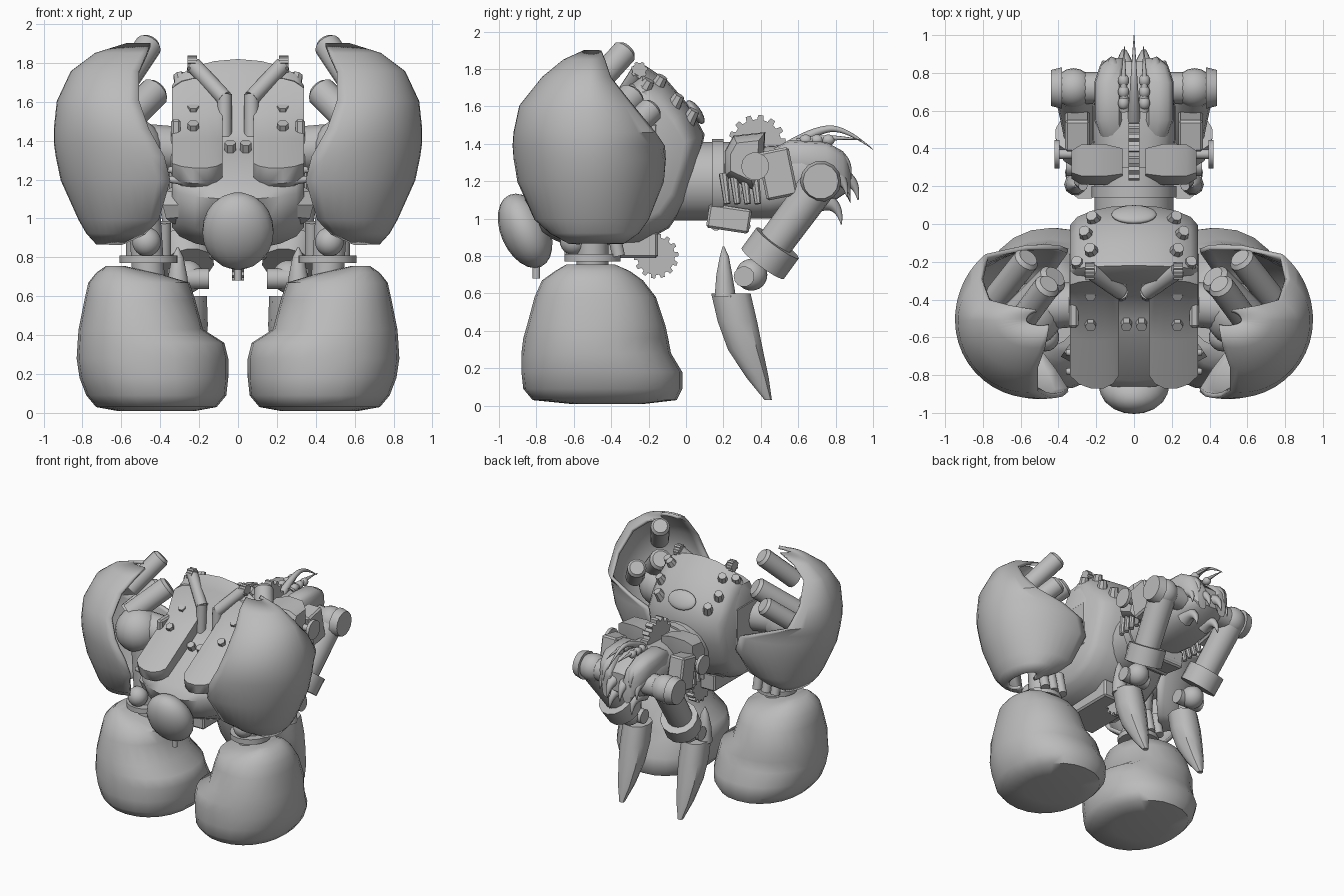
import bpy, bmesh, math
from mathutils import Vector

cube = bpy.data.objects.get("Cube")
if cube:
    bpy.data.objects.remove(cube, do_unlink=True)

mat = bpy.data.materials.new("plain grey")
mat.use_nodes = True
GREY = (0.5, 0.5, 0.5, 1)
mat.diffuse_color = GREY
mat.node_tree.nodes["Principled BSDF"].inputs["Base Color"].default_value = GREY


def finish(name, bm, angle=40):
    bmesh.ops.recalc_face_normals(bm, faces=bm.faces[:])
    me = bpy.data.meshes.new(name)
    bm.to_mesh(me)
    bm.free()
    me.materials.append(mat)
    me.polygons.foreach_set("use_smooth", [True] * len(me.polygons))
    me.set_sharp_from_angle(angle=math.radians(angle))
    ob = bpy.data.objects.new(name, me)
    bpy.context.collection.objects.link(ob)
    return ob


def loft(name, rings, closed=True, caps=True, angle=40):
    bm = bmesh.new()
    vs = [[bm.verts.new(p) for p in ring] for ring in rings]
    n = len(rings[0])
    for a, b in zip(vs, vs[1:]):
        for i in range(n if closed else n - 1):
            j = (i + 1) % n
            bm.faces.new((a[i], a[j], b[j], b[i]))
    if caps:
        bm.faces.new(vs[0])
        bm.faces.new(vs[-1])
    return finish(name, bm, angle)


def tube(name, p, q, r1, r2=None, n=14):
    p, q = Vector(p), Vector(q)
    d = q - p
    rot = d.to_track_quat('Z', 'Y')
    r2 = r1 if r2 is None else r2
    rings = [[p + d * t + rot @ Vector((r * math.cos(k * math.tau / n), r * math.sin(k * math.tau / n), 0))
              for k in range(n)] for t, r in ((0, r1), (1, r2))]
    return loft(name, rings)


def ball(name, c, r, tilt=0):
    bm = bmesh.new()
    bmesh.ops.create_uvsphere(bm, u_segments=18, v_segments=12, radius=1)
    ob = finish(name, bm)
    ob.location, ob.scale = c, r if isinstance(r, tuple) else (r, r, r)
    ob.rotation_euler.x = tilt


def slab(name, prof, stations, angle=40):
    # side profile (y, z) repeated across x, shrunk towards its middle
    cy = sum(p[0] for p in prof) / len(prof)
    cz = sum(p[1] for p in prof) / len(prof)
    loft(name, [[(x, cy + (y - cy) * s, cz + (z - cz) * s) for y, z in prof] for x, s in stations], angle=angle)


def block(name, c, size, tilt=0):
    bm = bmesh.new()
    bmesh.ops.create_cube(bm, size=1)
    bmesh.ops.scale(bm, vec=size, verts=bm.verts)
    bmesh.ops.bevel(bm, geom=bm.edges[:], offset=0.012, segments=1, affect='EDGES')
    ob = finish(name, bm, 25)
    ob.location, ob.rotation_euler.x = c, tilt


def gear(name, c, r, width, teeth=14):
    rings = []
    for dx in (-width / 2, width / 2):
        rings.append([(c[0] + dx, c[1] + rr * math.cos(a), c[2] + rr * math.sin(a))
                      for k in range(teeth) for f, rr in ((0, r), (.4, r), (.5, r * .84), (.9, r * .84))
                      for a in [(k + f) * math.tau / teeth]])
    loft(name, rings, angle=25)


def horn(name, pts, r):
    cu = bpy.data.curves.new(name, 'CURVE')
    cu.dimensions, cu.bevel_depth, cu.bevel_resolution = '3D', r, 2
    sp = cu.splines.new('NURBS')
    sp.points.add(len(pts) - 1)
    sp.use_endpoint_u, sp.order_u = True, 3
    for i, p in enumerate(pts):
        sp.points[i].co = (*p, 1)
        sp.points[i].radius = 1 - 0.95 * i / (len(pts) - 1)
    cu.materials.append(mat)
    bpy.context.collection.objects.link(bpy.data.objects.new(name, cu))


def power(v, e):
    return math.copysign(abs(v) ** e, v)


def oval(x0, x1, y0, y1, z, e, n=24):
    return [((x0 + x1) / 2 + (x1 - x0) / 2 * power(math.cos(k * math.tau / n), 2 / e),
             (y0 + y1) / 2 + (y1 - y0) / 2 * power(math.sin(k * math.tau / n), 2 / e), z) for k in range(n)]


# Torso, chest and waist
torso = [(-.87, 1.1), (-.83, 1.18), (-.5, 1.36), (-.36, 1.45), (-.3, 1.74), (-.22, 1.82), (-.1, 1.74), (.02, 1.6),
         (.1, 1.45), (.06, 1.26), (0, 1.08), (-.09, .95), (-.25, .86), (-.6, .84), (-.78, .92)]
slab("torso", torso, [(-.34, .74), (-.3, .85), (-.22, .93), (-.12, .98), (0, 1),
                      (.12, .98), (.22, .93), (.3, .85), (.34, .74)], 50)
tube("waist", (0, -.1, 1.2), (0, .3, 1.2), .21, n=20)
tube("waist_ring", (0, .14, 1.2), (0, .2, 1.2), .225, n=20)
gear("belly_gear", (0, -.16, .8), .12, .06)
block("belly_frame", (0, -.4, .86), (.3, .5, .14))
tube("throat_bolt", (0, -.8, .68), (0, -.8, .8), .02)
ball("back_port", (0, .05, 1.57), (.12, .075, .03), math.radians(-55))

# Head
ball("head", (0, -.86, .935), (.185, .13, .21), math.radians(24))
block("head_mount", (0, -.72, 1.08), (.16, .2, .12))

# Pelvis and tail
loft("pelvis", [[(x, y, z) for x, z, y in oval(-w, w, z0, z1, y, 2.6)] for y, w, z0, z1 in
                ((.28, .19, 1.0, 1.38), (.45, .22, 1.0, 1.39), (.62, .22, 1.03, 1.4), (.77, .19, 1.08, 1.37), (.86, .11, 1.14, 1.29))])
gear("pelvis_gear", (0, .38, 1.4), .155, .06)
tube("cross_axle", (-.42, .37, 1.28), (.42, .37, 1.28), .025)
block("under_box", (0, .23, 1.0), (.36, .23, .13), -.15)
for k in range(3):
    tube("under_rib", (-.17, .16 + k * .08, .96), (.17, .16 + k * .08, .96), .025)
horn("tail", [(0, .55, 1.38), (0, .68, 1.47), (0, .85, 1.49), (0, 1, 1.37)], .035)

# height, inner and outer x, front and back y
gauntlet = ((.01, .22, .62, -.62, -.22), (.03, .11, .73, -.82, -.05), (.09, .06, .78, -.87, -.02), (.18, .05, .815, -.88, -.02),
            (.28, .05, .83, -.88, -.08), (.36, .07, .825, -.87, -.095), (.43, .18, .82, -.85, -.11),
            (.58, .22, .79, -.81, -.16), (.67, .25, .77, -.77, -.23), (.72, .42, .73, -.7, -.3), (.755, .58, .68, -.64, -.38))
# height, inner and outer x, front and back y, front and back opening angle
shell = ((.875, .6, .72, -.62, -.34, 150, 150), (.93, .48, .77, -.72, -.26, 125, 125), (1.0, .41, .81, -.8, -.21, 112, 112),
         (1.2, .35, .9, -.89, -.13, 105, 105), (1.32, .38, .925, -.91, -.12, 102, 100), (1.39, .42, .935, -.915, -.125, 100, 80),
         (1.46, .46, .935, -.91, -.17, 100, 52), (1.6, .51, .92, -.88, -.29, 100, 48),
         (1.75, .51, .85, -.76, -.41, 105, 48), (1.84, .47, .73, -.65, -.44, 110, 55), (1.89, .45, .57, -.54, -.46, 120, 70))

for s, side in ((1, "left"), (-1, "right")):
    def P(x, y, z):
        return Vector((s * x, y, z))

    # Arm armour
    rings = []
    for z, xi, xo, yf, yb, front, back in shell:
        t, u = math.radians(front), math.radians(back)
        rx = (xo - xi) / (1 - math.cos(t))
        cy = -.51
        rear = (yb - cy) / math.sin(min(u, math.pi / 2))
        rings.append([P(xo - rx + rx * math.cos(a), cy + math.sin(a) * (rear if a > 0 else cy - yf), z)
                      for a in [t * (k / 12 - 1) for k in range(12)] + [u * k / 12 for k in range(13)]])
    ob = loft(side + "_shoulder_shell", rings, closed=False, caps=False)
    sol = ob.modifiers.new("thickness", 'SOLIDIFY')
    sol.thickness, sol.offset = .025, 0
    rings = [[(s * x, y, z) for x, y, z in oval(a, b, c, d, h, 2.2)] for h, a, b, c, d in gauntlet]
    loft(side + "_gauntlet", rings, angle=50)

    # Arm joints
    tube(side + "_wrist_disc", P(.46, -.5, .77), P(.46, -.5, .81), .15, n=20)
    tube(side + "_forearm", P(.46, -.5, .7), P(.5, -.5, 1.3), .085)
    ball(side + "_wrist_ball", P(.47, -.6, .88), .075)
    ball(side + "_elbow", P(.55, -.48, 1.35), .17)
    tube(side + "_shoulder_axle", P(.25, -.42, 1.35), P(.6, -.45, 1.38), .12)
    for k in range(3):
        tube(side + "_wrist_strut", P(.38 + k * .08, -.36, .8), P(.38 + k * .08, -.4, .98), .035)
    # Exhaust pipes
    for a, b, r in (((.6, -.52, 1.68), (.46, -.33, 1.89), .07), ((.62, -.48, 1.46), (.43, -.29, 1.65), .08),
                    ((.72, -.38, 1.4), (.57, -.19, 1.58), .07)):
        a, b = P(*a), P(*b)
        tube(side + "_exhaust", a, b, r)
        tube(side + "_exhaust_end", b, b + (b - a) * .07, r, r * .75)

    # Chest plates, bolts and stacks
    pad = [(-.85, 1.18), (-.87, 1.26), (-.62, 1.41), (-.4, 1.54), (-.3, 1.72), (-.18, 1.73), (-.08, 1.55), (-.1, 1.2), (-.6, 1.08)]
    slab(side + "_chest_plate", pad, [(s * .08, .84), (s * .11, .94), (s * .16, 1), (s * .23, 1), (s * .29, .95), (s * .34, .84)], 50)
    for x, y, z in ((.23, -.36, 1.54), (.23, -.52, 1.45), (.04, -.52, 1.35), (.07, -.3, 1.6)):
        tube(side + "_bolt", P(x, y, z), P(x, y - .025, z + .04), .03, n=6)
    tube(side + "_stack_base", P(.07, -.37, 1.42), P(.07, -.36, 1.64), .038)
    tube(side + "_stack", P(.07, -.36, 1.62), P(.23, -.25, 1.79), .042)
    gear(side + "_stack_star", P(.235, -.25, 1.795), .045, .05, 7)
    tube(side + "_jaw_strut", P(.33, -.62, 1.07), P(.13, -.76, 1.07), .1, .07, 8)
    block(side + "_flank_plate", P(.32, -.35, 1.33), (.05, .4, .36))
    for y, z in ((-.78, 1.2), (-.68, 1.25)):
        tube(side + "_flank_stud", P(.28, y, z), P(.36, y, z), .03, .015)
    # Back pegs
    for x, y, z in ((.2, .0, 1.5), (.24, -.08, 1.58), (.21, -.17, 1.68), (.28, -.24, 1.66)):
        tube(side + "_back_peg", P(x, y, z), P(x + .025, y + .045, z + .08), .045, .03, 8)

    # Hip armour
    skirt = [(.2, 1.36), (.25, 1.45), (.43, 1.47), (.42, 1.28), (.37, 1.14), (.2, 1.22)]
    slab(side + "_hip_plate", skirt, [(s * .06, .75), (s * .16, .95), (s * .28, .92), (s * .33, .65)])
    for k in range(4):
        tube(side + "_hip_tine", P(.27, .2 + k * .055, 1.24), P(.3, .22 + k * .055, 1.08), .025, .018, 8)
    tube(side + "_axle_cap", P(.395, .37, 1.28), P(.42, .37, 1.28), .075)
    block(side + "_hip_block", P(.3, .49, 1.24), (.13, .17, .26), .2)
    loft(side + "_rump_lobe", [[P(x, y, z) for x, z, y in oval(.05, .05 + w, h - .2, h, y, 3, 12)] for y, w, h in
                               ((.46, .13, 1.37), (.55, .16, 1.42), (.75, .16, 1.41), (.84, .13, 1.36), (.88, .08, 1.28))])
    horn(side + "_side_spine", [P(.05, .6, 1.4), P(.06, .75, 1.45), P(.05, .94, 1.42)], .03)
    for k in range(3):
        ball(side + "_spine_bead", P(.055, .64 + k * .06, 1.42), (.03, .035, .03))
    for x, y, z in ((.05, .92, 1.2), (.15, .86, 1.22), (.11, .88, 1.31), (.09, .83, 1.07)):
        horn(side + "_rump_horn", [P(x, y - .15, z + .02), P(x, y - .01, z + .04), P(x * 1.1, y, z - .1)], .065)

    # Legs
    tube(side + "_hip_axle", P(.15, .72, 1.2), P(.39, .72, 1.2), .085)
    tube(side + "_hip_cap", P(.38, .72, 1.2), P(.44, .72, 1.2), .11, .095)
    ball(side + "_hip_ball", P(.32, .72, 1.2), .105)
    tube(side + "_thigh", P(.32, .7, 1.17), P(.27, .44, .82), .1, .095)
    tube(side + "_knee_collar", P(.28, .49, .87), P(.26, .41, .76), .14)
    ball(side + "_ankle", P(.26, .35, .7), .085)
    tube(side + "_ankle_pin", P(.15, .31, .69), P(.36, .31, .69), .055)
    claw = ((.6, .13, .35, .1), (.45, .165, .385, .105), (.3, .22, .415, .09), (.15, .32, .445, .06), (.03, .42, .46, .02))
    loft(side + "_claw", [oval(s * .26 - w, s * .26 + w, a, b, z, 2.3, 10) for z, a, b, w in claw])
    spur = ((.58, .15, .27, .06), (.7, .16, .25, .05), (.8, .18, .23, .03), (.85, .195, .205, .005))
    loft(side + "_claw_spur", [oval(s * .31 - w, s * .31 + w, a, b, z, 2, 10) for z, a, b, w in spur])
